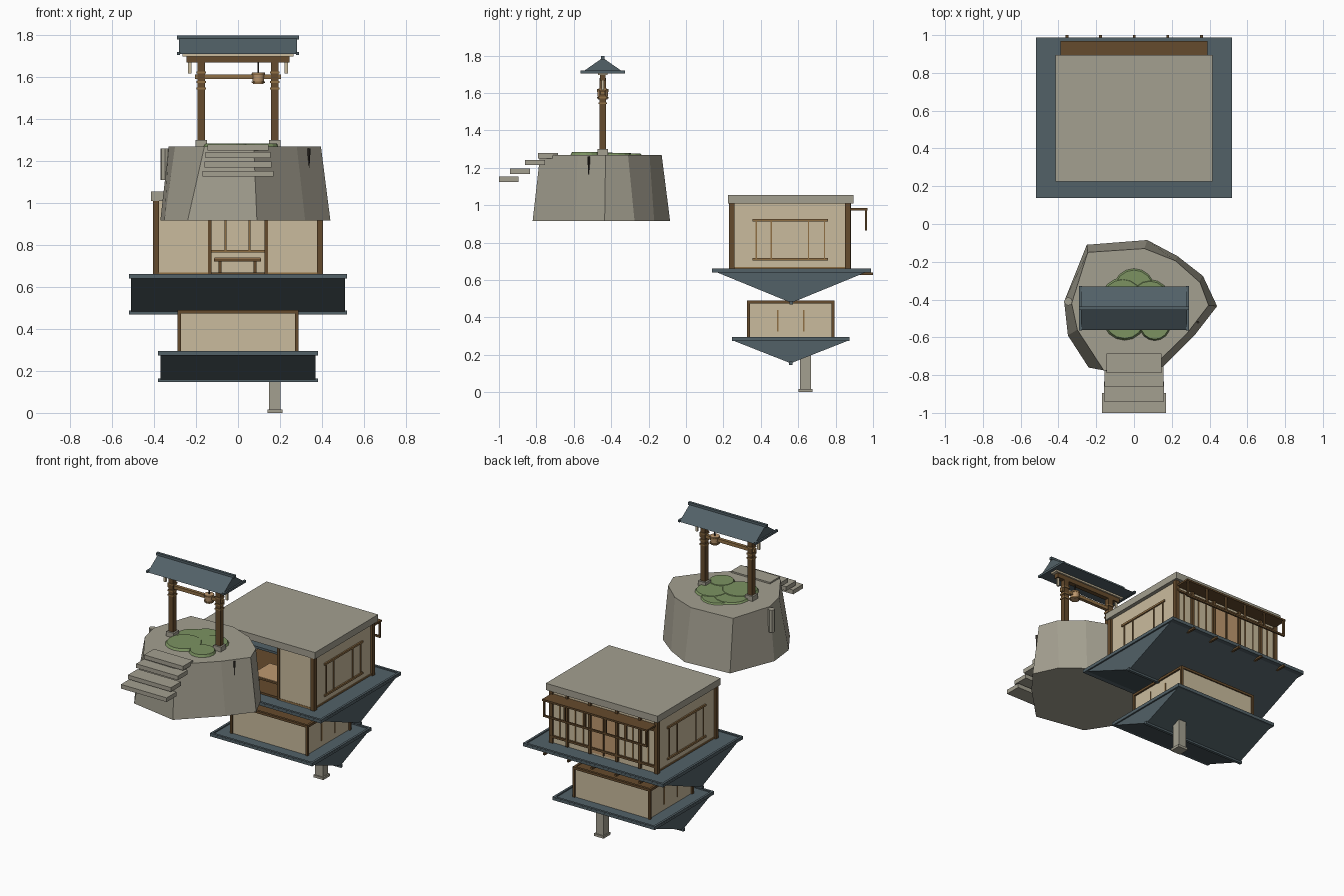
import bpy, bmesh, math
from mathutils import Vector

cube = bpy.data.objects.get("Cube")
if cube:
    bpy.data.objects.remove(cube)


def material(name, rgb):
    m = bpy.data.materials.new(name)
    m.use_nodes = True
    m.diffuse_color = (*rgb, 1)
    m.node_tree.nodes["Principled BSDF"].inputs["Base Color"].default_value = (*rgb, 1)
    return m


slate = material("slate", (.085, .12, .137))
stone = material("stone", (.37, .35, .28))
plaster = material("plaster", (.59, .5, .34))
wood = material("dark wood", (.13, .07, .026))
oak = material("light wood", (.28, .16, .06))
tan = material("tan wood", (.52, .32, .16))
moss = material("moss", (.2, .29, .12))
rope = material("dark rope", (.03, .025, .02))


def finish(name, bm, mat):
    bmesh.ops.recalc_face_normals(bm, faces=bm.faces)
    me = bpy.data.meshes.new(name)
    bm.to_mesh(me)
    bm.free()
    me.materials.append(mat)
    ob = bpy.data.objects.new(name, me)
    bpy.context.collection.objects.link(ob)
    return ob


def box(name, mat, x, y, z):
    """Box between (min, max) pairs."""
    bm = bmesh.new()
    bmesh.ops.create_cube(bm, size=1)
    for v in bm.verts:
        v.co = [r[0] if c < 0 else r[1] for r, c in zip((x, y, z), v.co)]
    return finish(name, bm, mat)


def bar(name, mat, a, b, w):
    """Square bar along an axis-aligned line."""
    lim = [(min(p, q) - w / 2, max(p, q) + w / 2) if p == q else (min(p, q), max(p, q))
           for p, q in zip(a, b)]
    return box(name, mat, *lim)


def loft(name, mat, low, high):
    """Closed solid between two loops of equal count."""
    bm = bmesh.new()
    a = [bm.verts.new(p) for p in low]
    b = [bm.verts.new(p) for p in high]
    n = len(a)
    for i in range(n):
        j = (i + 1) % n
        bm.faces.new((a[i], a[j], b[j], b[i]))
    bm.faces.new(a[::-1])
    bm.faces.new(b)
    return finish(name, bm, mat)


def drum(name, mat, at, r1, r2, h, n=12, smooth=False):
    """Vertical cylinder or cone standing on a point."""
    bm = bmesh.new()
    bmesh.ops.create_cone(bm, cap_ends=True, segments=n, radius1=r1, radius2=r2, depth=h)
    bmesh.ops.translate(bm, verts=bm.verts, vec=Vector(at) + Vector((0, 0, h / 2)))
    ob = finish(name, bm, mat)
    for p in ob.data.polygons:
        p.use_smooth = smooth and abs(p.normal.z) < .9
    return ob


def gable(name, half, yc, depth, eave, ridge):
    """Triangular roof along x with a ridge cap and end trims."""
    tri = [(yc - depth, eave), (yc + depth, eave), (yc, ridge)]
    loft(name, slate, [(-half, y, z) for y, z in tri], [(half, y, z) for y, z in tri])
    bar(name + "_ridge_cap", slate, (-half - .01, yc, ridge), (half + .01, yc, ridge), .018)


def inverted_roof(name, half, yc, depth, eave, ridge, lip):
    gable(name, half, yc, depth, eave, ridge)
    X, Y = half + .01, depth + lip
    box(name + "_eave", slate, (-X, X), (yc - Y, yc + Y), (eave - .002, eave + .012))
    for s in (-1, 1):
        bar(name + "_side_rim", slate, (s * (X - .008), yc - Y, eave + .012),
            (s * (X - .008), yc + Y, eave + .012), .015)
        bar(name + "_long_rim", slate, (-X, yc + s * (Y - .008), eave + .012),
            (X, yc + s * (Y - .008), eave + .012), .015)


# Chimney
box("chimney", stone, (.147, .203), (.61, .667), (.01, .2))
box("chimney_cap", stone, (.14, .212), (.602, .675), (0, .016))

# Inverted roofs
inverted_roof("small_roof", .37, .56, .305, .275, .155, .01)
inverted_roof("large_roof", .51, .563, .4, .642, .478, .025)
for i in range(5):
    x = -.355 + i * .178
    bar("rafter_end", wood, (x, .93, .634), (x, 1, .634), .014)

# Small storey
box("small_storey", plaster, (-.277, .277), (.335, .785), (.28, .48))
box("small_storey_top", wood, (-.28, .28), (.333, .787), (.476, .486))
for s in (-1, 1):
    for y in (.335, .785):
        bar("small_post", wood, (s * .28, y, .285), (s * .28, y, .49), .016)
    bar("small_side_beam", wood, (s * .28, .335, .482), (s * .28, .785, .482), .016)
    bar("small_long_beam", wood, (-.28, .56 + s * .225, .482), (.28, .56 + s * .225, .482), .016)
    for y in (.49, .63):
        bar("small_window_bar", oak, (s * .278, y, .325), (s * .278, y, .44), .007)

# Main storey walls around an open front doorway
box("floor_slab", stone, (-.415, .415), (.225, .895), (1.01, 1.055))
box("back_wall", plaster, (-.39, .39), (.85, .868), (.655, 1.01))
box("inner_boards", wood, (-.38, .38), (.25, .86), (.655, .668))
for s in (-1, 1):
    box("side_wall", plaster, sorted((s * .375, s * .39)), (.24, .865), (.655, 1.01))
    box("front_wall", plaster, sorted((s * .135, s * .39)), (.24, .255), (.655, 1.01))
    bar("door_post", wood, (s * .135, .243, .66), (s * .135, .243, 1.01), .016)
    for y in (.245, .865):
        bar("corner_post", wood, (s * .39, y, .655), (s * .39, y, 1.01), .028)
    # Side lattice windows
    for z in (.71, .92):
        bar("window_rail", oak, (s * .393, .355, z), (s * .393, .76, z), .013)
    for y in (.375, .455, .655, .74):
        bar("window_bar", oak, (s * .392, y, .71), (s * .392, y, .92), .007)
    bar("side_sill", oak, (s * .39, .25, .664), (s * .39, .86, .664), .01)
    bar("front_sill", oak, (s * .13, .243, .664), (s * .385, .243, .664), .01)

# Doorway interior
bar("inner_rail", oak, (-.135, .845, .77), (.135, .845, .77), .012)
for x in (-.06, .055):
    bar("inner_bar", oak, (x, .845, .77), (x, .845, 1), .009)
box("entry_step", slate, (-.125, .125), (.27, .4), (.94, .955))
box("table_frame", wood, (-.115, .11), (.3, .5), (.722, .735))
box("table_top", tan, (-.113, .108), (.302, .498), (.735, .739))
for x in (-.085, .08):
    for y in (.33, .47):
        bar("table_leg", wood, (x, y, .665), (x, y, .725), .014)

# Rear wall panels and door
box("rear_door", tan, (-.095, .095), (.866, .874), (.67, .95))
for x in (-.27, -.1, .1, .27):
    bar("rear_post", wood, (x, .874, .66), (x, .874, 1.01), .018)
bar("rear_door_bar", wood, (0, .876, .67), (0, .876, .95), .009)
for z in (.7, .945):
    bar("rear_rail", wood, (-.39, .874, z), (.39, .874, z), .014)
for s in (-1, 1):
    for x in (.155, .215, .33):
        bar("rear_window_bar", oak, (s * x, .87, .7), (s * x, .87, .945), .007)

# Hanging rear deck with railing
box("rear_deck", wood, (-.39, .39), (.87, .97), (.972, .984))
for i in range(6):
    x = -.38 + i * .152
    bar("deck_post", wood, (x, .962, .87), (x, .962, .975), .012)
bar("deck_rail", wood, (-.386, .962, .872), (.386, .962, .872), .012)

# Rock with tapered faceted sides
base = [(-.25, -.11), (.07, -.085), (.23, -.17), (.365, -.275), (.44, -.435),
        (.32, -.59), (.09, -.82), (-.24, -.76), (-.35, -.59), (-.37, -.41)]
crown = [(-.245, -.15), (.055, -.13), (.22, -.195), (.35, -.31), (.395, -.43),
         (.28, -.58), (.075, -.78), (-.16, -.775), (-.3, -.56), (-.33, -.42)]
loft("rock", stone, [(x, y, .915) for x, y in base], [(x, y, 1.268) for x, y in crown])
drum("rock_peg", stone, (-.348, -.41, 1.11), .022, .022, .15, 8)
drum("rock_crack", rope, (.338, -.52, 1.16), .002, .008, .1, 4)

# Steps
for half, y, z in ((.17, -1, 1.125), (.16, -.94, 1.168), (.155, -.86, 1.214), (.145, -.79, 1.25)):
    box("step", stone, (-half, half), (y, y + .105), (z, z + .028))

# Moss patches
for i, (x, y, r) in enumerate(((0, -.345, .115), (-.06, -.4, .12), (.085, -.4, .11),
                               (-.05, -.5, .12), (.11, -.535, .085))):
    drum("moss_patch", moss, (x, y, 1.262), r, r * .88, .014 + i * .002, 16)

# Gate
yg = -.445
for s in (-1, 1):
    x = s * .175
    box("gate_footing", stone, (x - .028, x + .028), (yg - .028, yg + .028), (1.262, 1.3))
    bar("gate_post", wood, (x, yg, 1.29), (x, yg, 1.68), .034)
    for z in (1.545, 1.575, 1.62):
        bar("post_band", oak, (x, yg, z - .005), (x, yg, z + .005), .043)
    box("paper_tag", plaster, (s * .23 - .008, s * .23 + .008), (yg - .006, yg + .006), (1.615, 1.675))
    bar("roof_end_trim", slate, (s * .283, yg - .118, 1.712), (s * .283, yg + .118, 1.712), .014)
bar("gate_tie", oak, (-.205, yg, 1.6), (.205, yg, 1.6), .022)
bar("gate_beam", wood, (-.245, yg, 1.683), (.245, yg, 1.683), .03)
box("gate_top_plate", plaster, (-.265, .265), (yg - .025, yg + .025), (1.697, 1.712))
gable("gate_roof", .28, yg, .115, 1.708, 1.788)

# Hanging bucket
drum("bucket", tan, (.097, yg, 1.565), .025, .031, .055, 12, True)
for z in (1.57, 1.608):
    drum("bucket_band", oak, (.097, yg, z), .031, .032, .008, 12, True)
drum("bucket_rope", rope, (.097, yg, 1.615), .004, .004, .06, 6)
